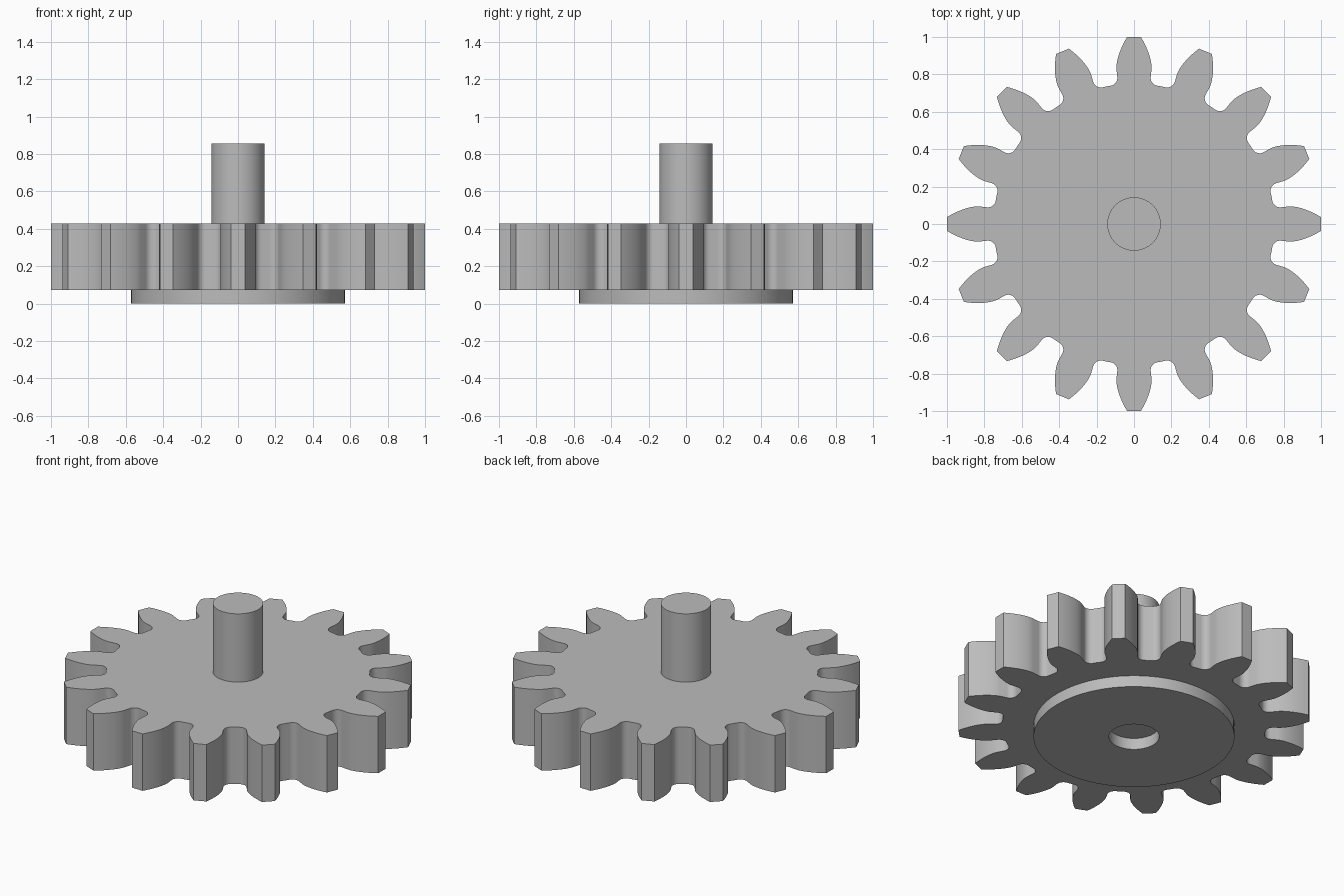
import bpy, bmesh
from math import pi, sin, cos, tan, acos, asin, radians, sqrt

cube = bpy.data.objects.get("Cube")
if cube:
    bpy.data.objects.remove(cube, do_unlink=True)

TEETH = 16
TIP = 1.0
UNIT = TIP / 7
MODULE = TIP / (TEETH / 2 + 1)
PITCH = MODULE * TEETH / 2
PRESSURE = radians(20)
BASE = PITCH * cos(PRESSURE)
ROOT = PITCH - 1.25 * MODULE
FILLET = 0.38 * MODULE
BOTTOM, TOP = UNIT / 2, 3 * UNIT

steel = bpy.data.materials.new("grey steel")
steel.use_nodes = True
GREY = (0.5, 0.5, 0.5, 1)
steel.diffuse_color = GREY
steel.node_tree.nodes["Principled BSDF"].inputs["Base Color"].default_value = GREY


def finish(bm, name):
    """Turn a bmesh into a shaded object."""
    bmesh.ops.recalc_face_normals(bm, faces=bm.faces)
    mesh = bpy.data.meshes.new(name)
    bm.to_mesh(mesh)
    bm.free()
    mesh.materials.append(steel)
    obj = bpy.data.objects.new(name, mesh)
    bpy.context.collection.objects.link(obj)
    bpy.ops.object.select_all(action='DESELECT')
    obj.select_set(True)
    bpy.context.view_layer.objects.active = obj
    bpy.ops.object.shade_smooth_by_angle(angle=radians(25))
    return obj


def lathe(name, profile, steps=96):
    """Spin a (radius, z) profile about the z axis."""
    bm = bmesh.new()
    verts = [bm.verts.new((r, 0, z)) for r, z in profile]
    edges = [bm.edges.new(pair) for pair in zip(verts, verts[1:])]
    bmesh.ops.spin(bm, geom=verts + edges, cent=(0, 0, 0), axis=(0, 0, 1),
                   angle=2 * pi, steps=steps)
    bmesh.ops.remove_doubles(bm, verts=bm.verts, dist=1e-5)
    return finish(bm, name)


def involute(angle):
    return tan(angle) - angle


def half_tooth():
    """Polar points (radius, angle) from the tooth tip down to mid gap."""
    root_half = pi / (2 * TEETH) + involute(PRESSURE)
    points = []
    # Involute flank
    for i in range(11):
        r = TIP + (BASE - TIP) * i / 10
        points.append((r, root_half - involute(acos(min(1, BASE / r)))))
    # Round fillet, tangent to the radial flank and the root circle
    centre = ROOT + FILLET
    turn = asin(FILLET / centre)
    for i in range(9):
        a = (pi / 2 + turn) + (pi / 2 - turn) * i / 8
        x, y = centre + FILLET * cos(a), FILLET * sin(a)
        points.append((sqrt(x * x + y * y), root_half + turn - asin(y / sqrt(x * x + y * y))))
    points.append((ROOT, pi / TEETH))
    return points


# Toothed wheel
half = half_tooth()
tooth = [(r, -a) for r, a in reversed(half[:-1])] + half
bm = bmesh.new()
ring = []
for n in range(TEETH):
    turn = 2 * pi * n / TEETH
    ring += [bm.verts.new((r * cos(a + turn), r * sin(a + turn), BOTTOM)) for r, a in tooth]
face = bm.faces.new(ring)
grown = bmesh.ops.extrude_face_region(bm, geom=[face], use_keep_orig=True)
bmesh.ops.translate(bm, vec=(0, 0, TOP - BOTTOM),
                    verts=[g for g in grown["geom"] if isinstance(g, bmesh.types.BMVert)])
finish(bm, "gear_wheel")

# Shaft standing on the wheel
lathe("shaft", [(UNIT, TOP), (UNIT, 6 * UNIT), (0, 6 * UNIT)])

# Thin hub plate below, with a round socket in its middle
lathe("hub_plate", [(4 * UNIT, BOTTOM), (4 * UNIT, 0), (UNIT, 0), (UNIT, BOTTOM)])
